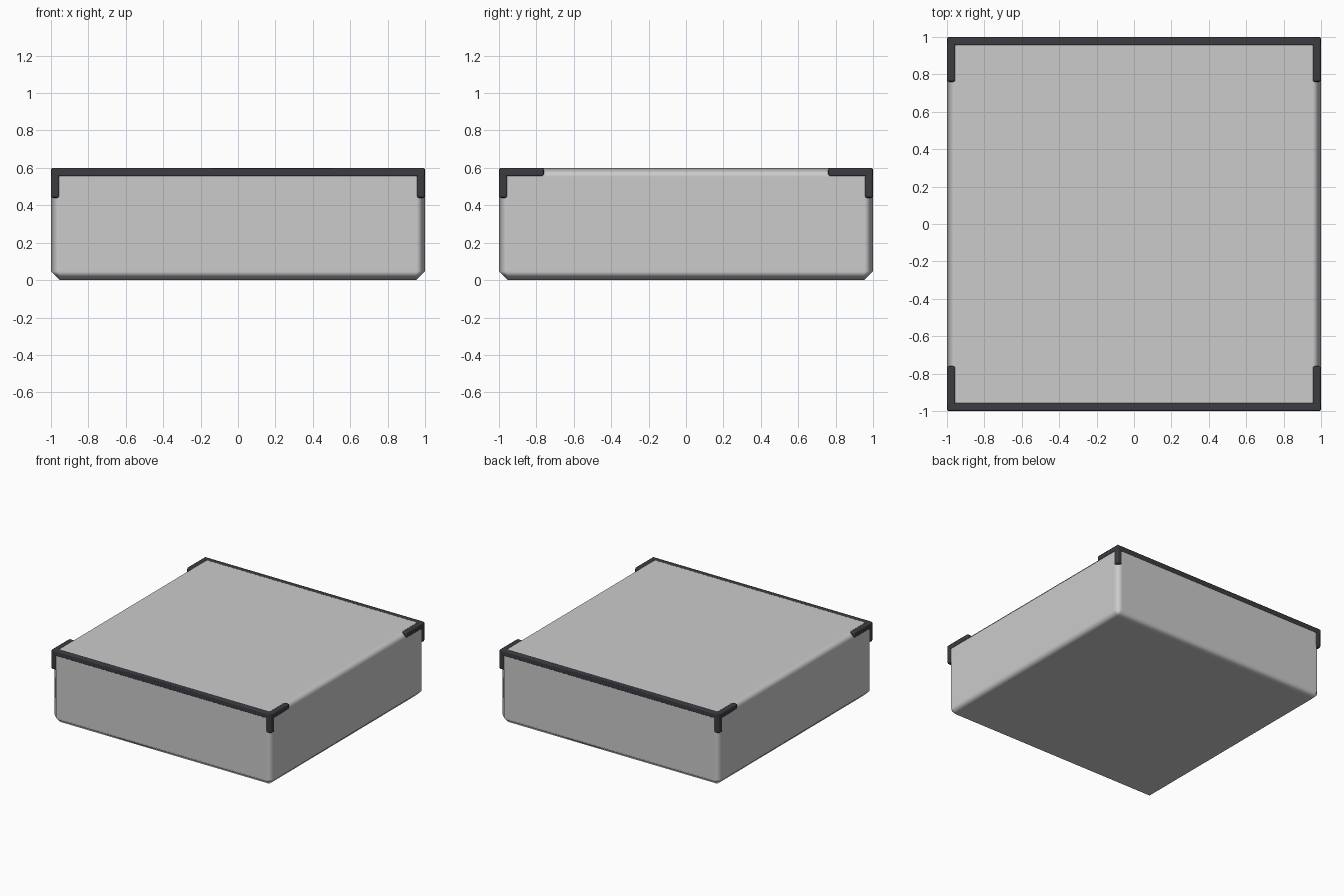
import bpy

if "Cube" in bpy.data.objects:
    bpy.data.objects.remove(bpy.data.objects["Cube"])

dark = bpy.data.materials.new("dark_trim")
dark.diffuse_color = (0.045, 0.043, 0.052, 1)
dark.use_nodes = True
dark.node_tree.nodes["Principled BSDF"].inputs["Base Color"].default_value = dark.diffuse_color


def box(name, lo, hi, bevel, mat=None, segments=1):
    """Bevelled, smooth-shaded box spanning two opposite corners."""
    bpy.ops.mesh.primitive_cube_add(
        size=1, location=[(a + b) / 2 for a, b in zip(lo, hi)])
    ob = bpy.context.object
    ob.name = name
    ob.scale = [b - a for a, b in zip(lo, hi)]
    bpy.ops.object.transform_apply(location=True, rotation=True, scale=True)
    mod = ob.modifiers.new("Bevel", "BEVEL")
    mod.width = bevel
    mod.segments = segments
    mod.harden_normals = True
    bpy.ops.object.shade_smooth()
    if mat:
        ob.data.materials.append(mat)
    return ob


def mirrored(ob, x, y):
    """Mirror about the world centre, before bevelling."""
    mod = ob.modifiers.new("Mirror", "MIRROR")
    mod.use_axis = (x, y, False)
    mod.use_mirror_merge = False
    ob.modifiers.move(1, 0)
    # Centre the origin so the mirror plane runs through the model
    bpy.context.scene.cursor.location = (0, 0, 0)
    bpy.ops.object.origin_set(type='ORIGIN_CURSOR')
    return ob


W = 0.046    # trim width
H = 0.6      # overall height

# Main block with chamfered edges
box("body", (-1, -1, 0), (1, 1, H), 0.048)

# Long trim along the front and back top edges
mirrored(box("edge_trim", (-1, -1, H - W), (1, -1 + W, H), 0.008, dark), False, True)

# Short returns along the side top edges
mirrored(box("side_return", (1 - W, -1, H - W), (1, -0.76, H), 0.012, dark, 2), True, True)

# Short legs down the vertical corners
mirrored(box("corner_leg", (1 - W, -1, 0.44), (1, -1 + W, H), 0.012, dark, 2), True, True)
